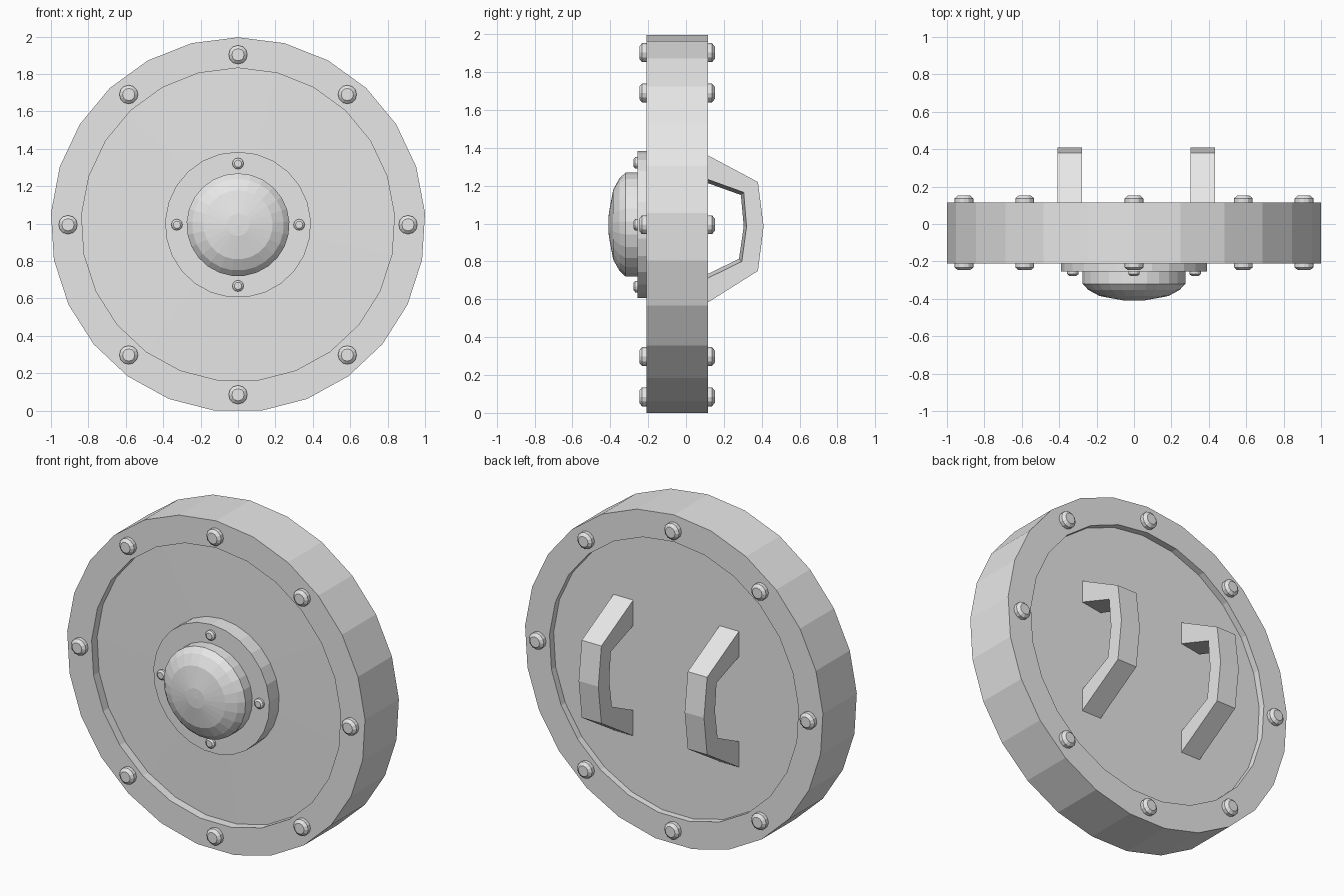
import bpy
import bmesh
from math import sin, cos, tau, radians

cube = bpy.data.objects.get("Cube")
if cube:
    bpy.data.objects.remove(cube, do_unlink=True)

grey = bpy.data.materials.new("plain grey")
grey.use_nodes = True
colour = (0.8, 0.8, 0.8, 1)
grey.diffuse_color = colour
grey.node_tree.nodes["Principled BSDF"].inputs["Base Color"].default_value = colour

CENTRE = 0.994
SIDES = 25


def finish(name, bm):
    bmesh.ops.recalc_face_normals(bm, faces=bm.faces)
    mesh = bpy.data.meshes.new(name)
    bm.to_mesh(mesh)
    bm.free()
    mesh.materials.append(grey)
    obj = bpy.data.objects.new(name, mesh)
    bpy.context.collection.objects.link(obj)
    return obj


def lathe(name, profile, sides=SIDES, x=0, z=0, closed=False):
    """Turn (radius, y) points around the y axis; radius 0 makes a pole."""
    bm = bmesh.new()
    rings = []
    for r, y in profile:
        if r == 0:
            rings.append([bm.verts.new((x, y, CENTRE + z))] * sides)
        else:
            rings.append([bm.verts.new((x + r * sin(tau * i / sides), y,
                                        CENTRE + z + r * cos(tau * i / sides)))
                          for i in range(sides)])
    pairs = list(zip(rings, rings[1:]))
    if closed:
        pairs.append((rings[-1], rings[0]))
    for a, b in pairs:
        for i in range(sides):
            j = (i + 1) % sides
            corners = list(dict.fromkeys((a[i], a[j], b[j], b[i])))
            bm.faces.new(corners)
    return finish(name, bm)


def rivet(name, x, z, radius, base, top):
    step = top - base
    lathe(name, [(0, base - step * 0.3), (radius, base - step * 0.3),
                 (radius, base + step * 0.6), (radius * 0.65, top), (0, top)],
          sides=12, x=x, z=z)


# Rim band and the recessed board inside it
FRONT, BACK = -0.21, 0.115
lathe("rim", [(1.002, FRONT), (1.002, BACK), (0.838, BACK), (0.838, FRONT)], closed=True)
lathe("board", [(0, -0.165), (0.838, -0.157), (0.838, 0.075), (0, 0.075)])

# Central boss
lathe("boss_plate", [(0, -0.14), (0.39, -0.14), (0.39, -0.255), (0, -0.255)])
lathe("boss_dome", [(0, -0.24), (0.275, -0.24), (0.275, -0.32), (0.245, -0.352),
                    (0.185, -0.385), (0.06, -0.408), (0, -0.41)])

# Rivets on the boss plate
for i in range(4):
    a = tau * i / 4
    rivet("boss_rivet", 0.327 * sin(a), 0.327 * cos(a), 0.03, -0.255, -0.277)

# Rivets on both faces of the rim
for angle in (0, 40, 90, 140, 180, 220, 270, 320):
    a = radians(angle)
    x, z = 0.909 * sin(a), 0.909 * cos(a)
    rivet("front_rivet", x, z, 0.05, FRONT, FRONT - 0.037)
    rivet("back_rivet", x, z, 0.05, BACK, BACK + 0.037)

# Angular grips on the back, as (y, z) outlines
OUTER = [(0.07, 1.385), (0.38, 1.22), (0.41, 0.985), (0.38, 0.75), (0.07, 0.555)]
INNER = [(0.07, 1.25), (0.305, 1.165), (0.32, 0.985), (0.295, 0.8), (0.07, 0.69)]


def grip(name, x0, x1):
    bm = bmesh.new()
    loops = []
    for x, taper in ((x0, 0.015), (x1, 0)):
        outer = [bm.verts.new((x, y, z)) for y, z in OUTER]
        inner = [bm.verts.new((x, y - (taper if y > 0.1 else 0),
                               z + taper * (0.985 - z) * 5)) for y, z in INNER]
        loops.append((outer, inner))
    (o0, i0), (o1, i1) = loops
    for a, b in ((o0, i0), (i0, i1), (i1, o1), (o1, o0)):
        for k in range(len(a) - 1):
            bm.faces.new((a[k], a[k + 1], b[k + 1], b[k]))
    for k in (0, -1):
        bm.faces.new((o0[k], i0[k], i1[k], o1[k]))
    finish(name, bm)


grip("right_grip", -0.408, -0.278)
grip("left_grip", 0.302, 0.434)
